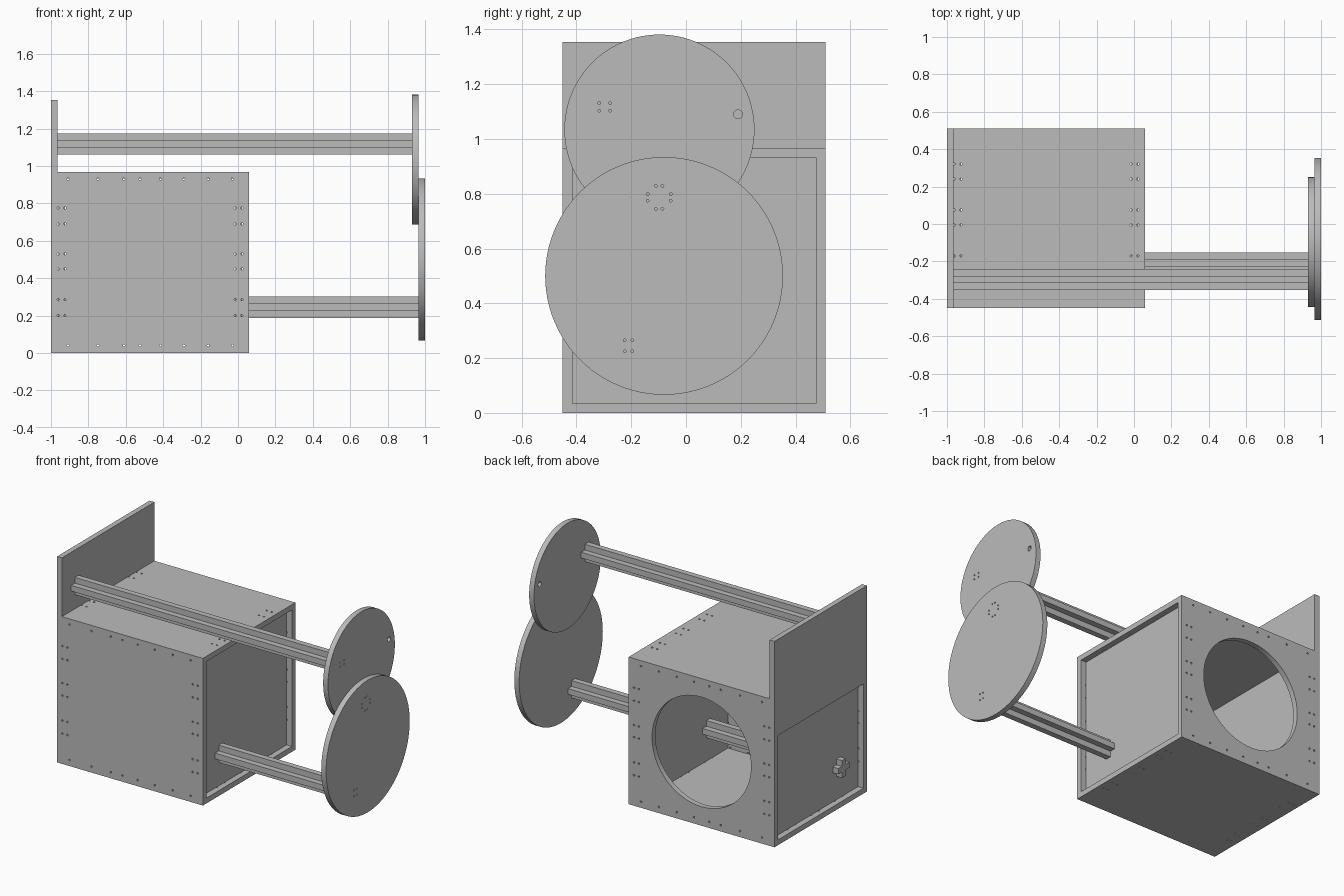
import bpy
import bmesh
from math import radians
from mathutils import Matrix, Vector

if "Cube" in bpy.data.objects:
    bpy.data.objects.remove(bpy.data.objects["Cube"])

grey = bpy.data.materials.new("plain grey")
grey.use_nodes = True
COLOUR = (0.5, 0.5, 0.5, 1)
grey.diffuse_color = COLOUR
grey.node_tree.nodes["Principled BSDF"].inputs["Base Color"].default_value = COLOUR

AXIS_TURN = {"x": Matrix.Rotation(radians(90), 4, "Y"),
             "y": Matrix.Rotation(radians(90), 4, "X"),
             "z": Matrix.Identity(4)}


def make_object(name, bm):
    bmesh.ops.recalc_face_normals(bm, faces=bm.faces)
    mesh = bpy.data.meshes.new(name)
    bm.to_mesh(mesh)
    bm.free()
    mesh.materials.append(grey)
    obj = bpy.data.objects.new(name, mesh)
    bpy.context.collection.objects.link(obj)
    return obj


def add_cylinder(bm, centre, axis, radius, depth, sides):
    bmesh.ops.create_cone(bm, cap_ends=True, segments=sides, radius1=radius,
                          radius2=radius, depth=depth,
                          matrix=Matrix.Translation(centre) @ AXIS_TURN[axis])


def box(name, low, high):
    bm = bmesh.new()
    low, high = Vector(low), Vector(high)
    bmesh.ops.create_cube(bm, size=1, matrix=Matrix.Translation((low + high) / 2)
                          @ Matrix.Diagonal((*(high - low), 1)))
    return make_object(name, bm)


def extrude_x(name, outline, x0, x1):
    """Extrude an outline of (y, z) points along x."""
    bm = bmesh.new()
    face = bm.faces.new([bm.verts.new((x0, y, z)) for y, z in outline])
    result = bmesh.ops.extrude_face_region(bm, geom=[face])
    verts = [v for v in result["geom"] if isinstance(v, bmesh.types.BMVert)]
    bmesh.ops.translate(bm, verts=verts, vec=(x1 - x0, 0, 0))
    return make_object(name, bm)


def drill(obj, centres, axis, radius, sides=10):
    """Cut round through holes and bake the result."""
    bm = bmesh.new()
    for c in centres:
        add_cylinder(bm, c, axis, radius, 0.1, sides)
    cutter = make_object("hole_cutter", bm)
    cutter.hide_render = True
    mod = obj.modifiers.new("holes", "BOOLEAN")
    mod.operation, mod.solver, mod.object = "DIFFERENCE", "EXACT", cutter
    bpy.context.view_layer.update()
    graph = bpy.context.evaluated_depsgraph_get()
    baked = bpy.data.meshes.new_from_object(obj.evaluated_get(graph))
    obj.modifiers.clear()
    obj.data = baked
    bpy.data.objects.remove(cutter)


def smooth(obj):
    bpy.ops.object.select_all(action="DESELECT")
    obj.select_set(True)
    bpy.context.view_layer.objects.active = obj
    bpy.ops.object.shade_smooth_by_angle(angle=radians(30))


# Main dimensions
T = 0.035
X0, X1, Y0, Y1, TOP = -1.0, 0.06, -0.45, 0.51, 0.967
PANEL_LEFT, PANEL_RIGHT = 0.003, -0.943
LOW_BEAM, HIGH_BEAM = (-0.21, 0.245), (-0.297, 1.117)

# Hollow case
front_wall = box("front_wall", (X0, Y0, 0), (X1, Y0 + T, TOP))
back_wall = box("back_wall", (X0, Y1 - T, 0), (X1, Y1, TOP))
top_wall = box("top_wall", (X0 + T, Y0 + T, TOP - T), (X1, Y1 - T, TOP))
bottom_wall = box("bottom_wall", (X0, Y0 + T, 0), (X1, Y1 - T, T))
for name, x in (("left_end_panel", PANEL_LEFT), ("right_end_panel", PANEL_RIGHT)):
    box(name, (x - T / 2, Y0 + T, T), (x + T / 2, Y1 - T, TOP - T))

# Upright plate whose lower tongue sits between the walls
extrude_x("upright_plate",
          [(Y0, 1.353), (Y0, TOP), (Y0 + T, TOP), (Y0 + T, 0.72),
           (Y1 - T, 0.72), (Y1 - T, TOP), (Y1, TOP), (Y1, 1.353)], X0, X0 + T)

# Large round opening in the back
drill(back_wall, [(-0.47, Y1 - T / 2, 0.485)], "y", 0.36, 64)

# Screw holes along the wall edges and beside the end panels
row_x = [-0.91, -0.75, -0.61, -0.525, -0.415, -0.29, -0.16, -0.03]
col_x = [p + s * 0.018 for p in (PANEL_LEFT, PANEL_RIGHT) for s in (-1, 1)]
col_z = [0.775, 0.69, 0.53, 0.45, 0.285, 0.2]
col_y = [0.32, 0.24, 0.075, -0.005, -0.17, -0.25]
for wall, y in ((front_wall, Y0 + T / 2), (back_wall, Y1 - T / 2)):
    spots = [(x, y, z) for x in row_x for z in (0.04, 0.93)]
    spots += [(x, y, z) for x in col_x for z in col_z]
    drill(wall, spots, "y", 0.006)
for wall, z in ((top_wall, TOP - T / 2), (bottom_wall, T / 2)):
    drill(wall, [(x, y, z) for x in col_x for y in col_y], "z", 0.006)


# Cross-section beams
def beam(name, centre, x0, x1):
    a, b = 0.019, 0.057
    quarter = [(b, -a), (b, a), (a, a)]
    outline = []
    for _ in range(4):
        outline += quarter
        quarter = [(-z, y) for y, z in quarter]
    return extrude_x(name, [(centre[0] + y, centre[1] + z) for y, z in outline], x0, x1)


beam("upper_beam", HIGH_BEAM, X0 + T, 0.93)
beam("lower_beam", LOW_BEAM, X0, 0.965)


# Round end discs
def disc(name, x, y, z, radius):
    bm = bmesh.new()
    add_cylinder(bm, (x, y, z), "x", radius, T, 96)
    return make_object(name, bm)


upper_disc = disc("upper_disc", 0.9475, -0.097, 1.034, 0.347)
lower_disc = disc("lower_disc", 0.9825, -0.08, 0.5, 0.434)
drill(upper_disc, [(0.9475, 0.19, 1.09)], "x", 0.016, 24)
corners = [(i, j) for i in (-0.02, 0.02) for j in (-0.014, 0.014)]
drill(upper_disc, [(0.9475, HIGH_BEAM[0] + i, HIGH_BEAM[1] + j) for i, j in corners],
      "x", 0.005)
drill(lower_disc, [(0.9825, LOW_BEAM[0] + j, LOW_BEAM[1] + i) for i, j in corners],
      "x", 0.005)
ring = [(i, j) for i in (-0.042, 0.042) for j in (-0.012, 0.012)]
drill(lower_disc, [(0.9825, -0.098 + p, 0.787 + q)
                   for i, j in ring for p, q in ((i, j), (j, i))], "x", 0.005)

for part in (upper_disc, lower_disc, back_wall):
    smooth(part)
